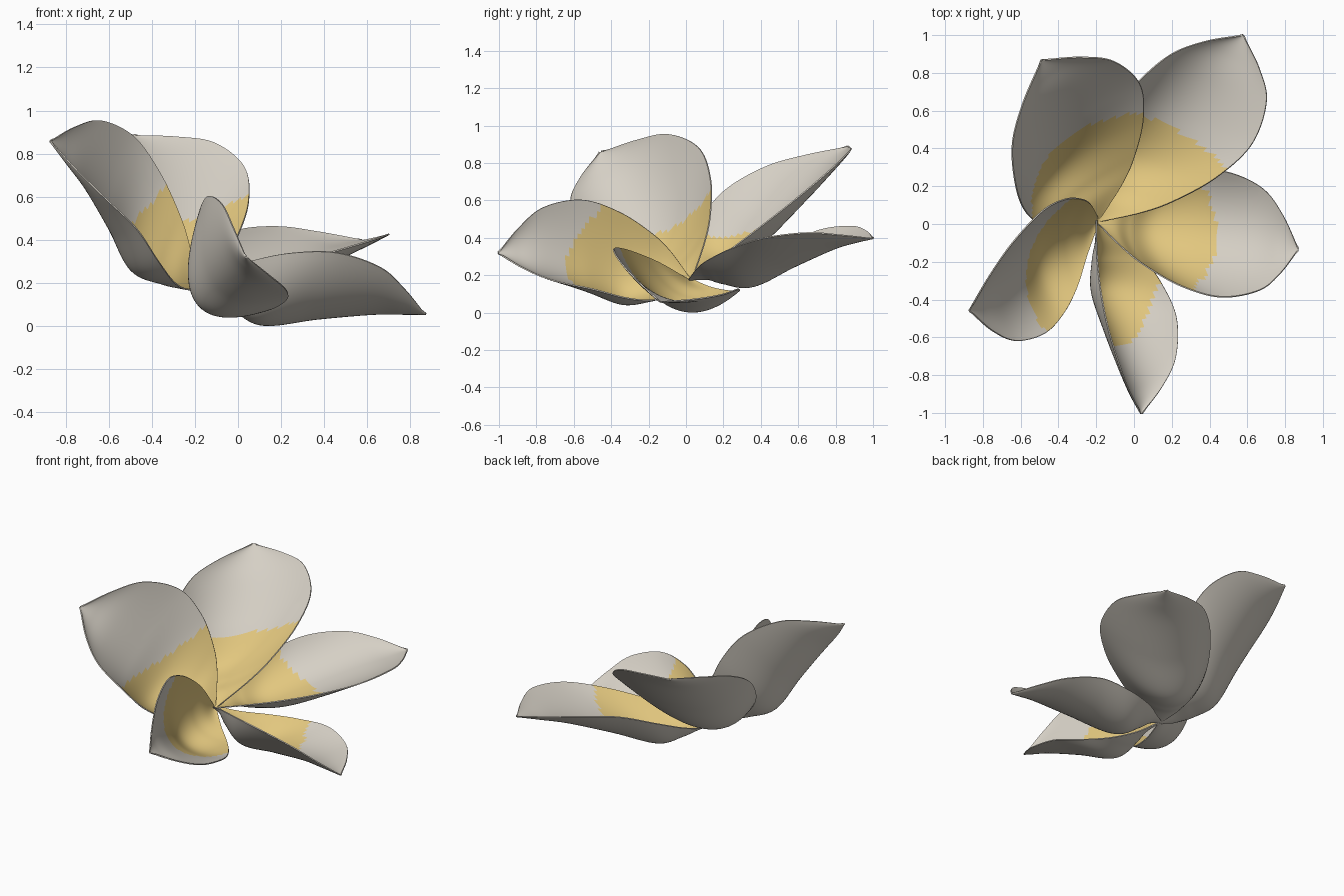
import bpy, math
from mathutils import Vector, Matrix

if "Cube" in bpy.data.objects:
    bpy.data.objects.remove(bpy.data.objects["Cube"])

# Colours
def material(name, rgb):
    m = bpy.data.materials.new(name)
    m.diffuse_color = (*rgb, 1)
    m.use_nodes = True
    m.node_tree.nodes["Principled BSDF"].inputs["Base Color"].default_value = m.diffuse_color
    return m

YELLOW = material("warm yellow", (0.76, 0.57, 0.21))
WHITE = material("cream white", (0.67, 0.63, 0.56))

# Tilted flower frame: base point, two radial axes and the height axis
BASE = Vector((-0.19, 0.02, 0.18))
U = Vector((0.865, -0.189, -0.453))
V = Vector((0.295, 1.073, 0.037))
W = Vector((0.216, 0.034, 0.326))

# One petal: (raised edge, middle, lower edge) from base to tip,
# each as (along, sideways, height)
ROWS = [
    ((0, -.015, .02), (0, 0, 0), (0, .015, 0)),
    ((.10, -.13, .40), (.10, 0, .04), (.10, .13, .0)),
    ((.20, -.21, .68), (.20, 0, .0), (.22, .25, .09)),
    ((.36, -.29, 1.02), (.35, 0, .0), (.37, .32, .29)),
    ((.55, -.32, 1.29), (.55, 0, .365), (.55, .34, .56)),
    ((.75, -.255, 1.35), (.77, 0, .74), (.745, .285, .745)),
    ((.88, -.145, 1.21), (.90, 0, .90), (.88, .165, .87)),
    ((.995, -.003, 1.0), (1.0, 0, 1.0), (.995, .003, 1.0)),
]
# Per petal: raised side width, lower side width,
# throat (length, slant, rounding), small shift of the tip
PETALS = {
    "petal_right": (1.0, .93, (.62, 0, 2.1), (-.02, 0, .007)),
    "petal_back_right": (.98, .95, (.525, 0, 1.2), (.006, -.016, 0)),
    "petal_back_left": (.94, 1.07, (.495, -.12, 1.7), (.011, .03, -.004)),
    "petal_left": (.91, 1.0, (.47, .49, .84), (-.023, -.036, .01)),
    "petal_front": (.78, .92, (.65, 0, 3.4), (.028, .02, -.01)),
}
STEPS, COLS = 10, 28

def spline(points, i, f):
    """Catmull-Rom point between points i and i+1."""
    n = len(points)
    p1, p2 = points[i], points[i + 1]
    p0 = points[i - 1] if i else p1 * 2 - p2
    p3 = points[i + 2] if i + 2 < n else p2 * 2 - p1
    return 0.5 * (2 * p1 + (p2 - p0) * f + (2 * p0 - 5 * p1 + 4 * p2 - p3) * f * f
                  + (3 * p1 - p0 - 3 * p2 + p3) * f ** 3)

# Petal surface grid in the flower frame
LINES = [[Vector(r[k]) for r in ROWS] for k in range(3)]
NROWS = (len(ROWS) - 1) * STEPS + 1

def petal_grid(high, low):
    grid = []
    for s in range(NROWS):
        i = min(s // STEPS, len(ROWS) - 2)
        h, m, l = (spline(line, i, s / STEPS - i) for line in LINES)
        h.y *= high
        l.y *= low
        for c in range(COLS + 1):
            v = 2 * c / COLS - 1
            grid.append(h * (v * (v - 1) / 2) + m * (1 - v * v) + l * (v * (v + 1) / 2))
    return grid

FACES = []
for r in range(NROWS - 1):
    for c in range(COLS):
        a = r * (COLS + 1) + c
        FACES.append((a, a + COLS + 1, a + COLS + 2, a + 1))

# Place five petals around the axis
placed = []
for k, (name, (high, low, patch, tip)) in enumerate(PETALS.items()):
    grid = petal_grid(high, low)
    reach, slant, curve = patch
    rot = Matrix.Rotation(k * math.tau / 5, 3, 'Z')
    pts = []
    for g in grid:
        q = rot @ g
        pts.append(BASE + U * q.x + V * q.y + W * q.z + Vector(tip) * g.x)
    # Yellow throat: rounded patch on the upper side
    throat = []
    for f in FACES:
        p = sum((grid[j] for j in f), Vector()) / 4
        throat.append(p.x < reach + slant * p.y - curve * p.y ** 2)
    placed.append((name, pts, throat))

floor = min(p.z for _, pts, _ in placed for p in pts) - 0.007

for name, pts, throat in placed:
    mesh = bpy.data.meshes.new(name)
    mesh.from_pydata([p - Vector((0, 0, floor)) for p in pts], [], FACES)
    for mat in (YELLOW, WHITE, WHITE):
        mesh.materials.append(mat)
    for poly, inside in zip(mesh.polygons, throat):
        poly.material_index = 0 if inside else 1
        poly.use_smooth = True
    ob = bpy.data.objects.new(name, mesh)
    bpy.context.collection.objects.link(ob)
    # Thin petal body with a white underside
    mod = ob.modifiers.new("thickness", 'SOLIDIFY')
    mod.thickness = 0.007
    mod.offset = -1
    mod.material_offset = 1
    mod.material_offset_rim = 1
    bpy.context.view_layer.objects.active = ob
    ob.select_set(True)
    bpy.ops.object.modifier_apply(modifier=mod.name)
    bpy.ops.object.shade_smooth_by_angle(angle=math.radians(40))
    ob.select_set(False)
